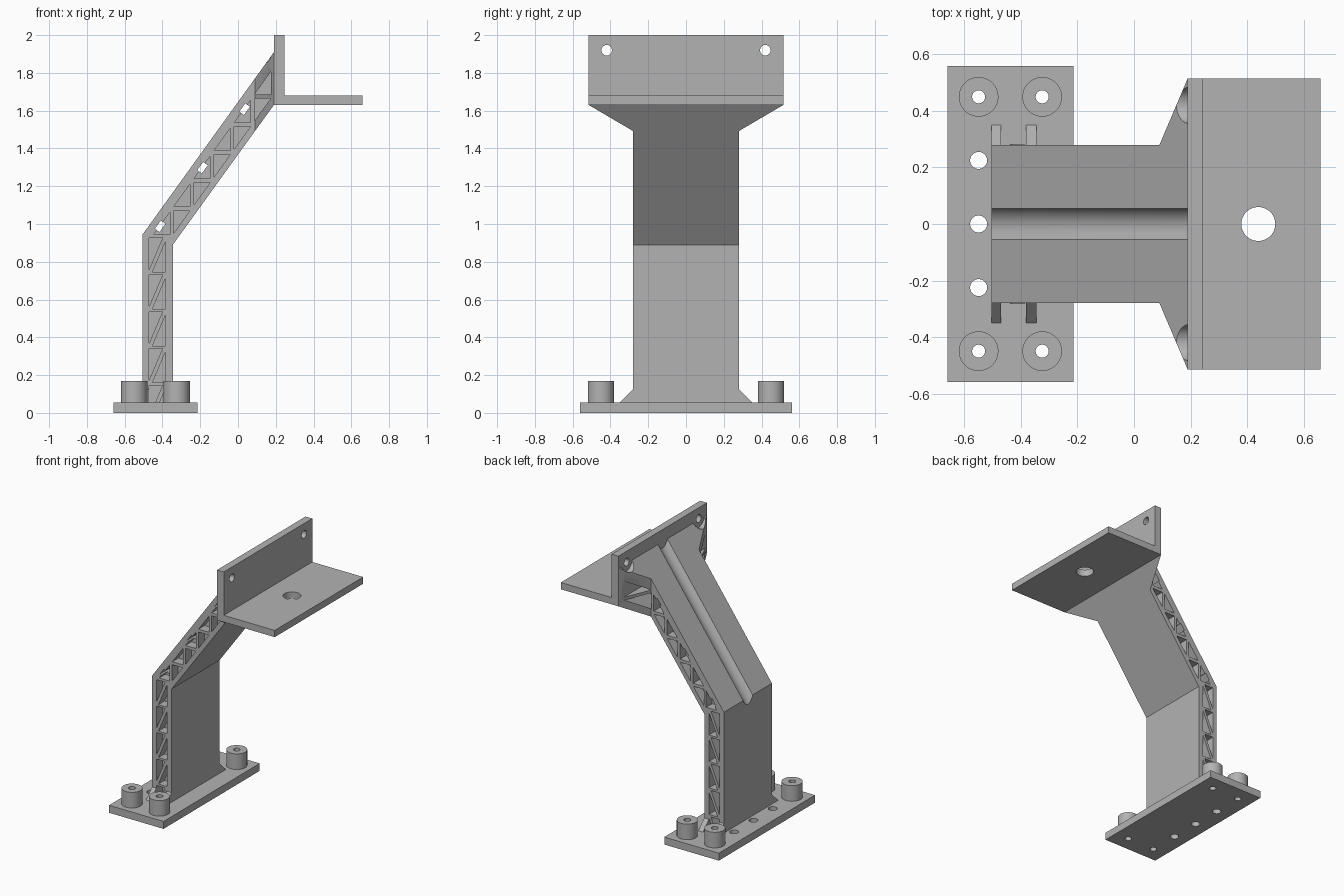
import bpy, bmesh, math
from mathutils import Vector, Matrix

if "Cube" in bpy.data.objects:
    bpy.data.objects.remove(bpy.data.objects["Cube"])

grey = bpy.data.materials.new("plain grey")
grey.use_nodes = True
COLOUR = (0.45, 0.45, 0.45, 1)
grey.diffuse_color = COLOUR
grey.node_tree.nodes["Principled BSDF"].inputs["Base Color"].default_value = COLOUR


def finish(name, bm):
    bmesh.ops.recalc_face_normals(bm, faces=bm.faces[:])
    mesh = bpy.data.meshes.new(name)
    bm.to_mesh(mesh)
    bm.free()
    mesh.materials.append(grey)
    obj = bpy.data.objects.new(name, mesh)
    bpy.context.collection.objects.link(obj)
    return obj


def prism(bm, profile, y0, y1):
    """Extrude an x-z profile along y."""
    face = bm.faces.new([bm.verts.new((x, y0, z)) for x, z in profile])
    out = bmesh.ops.extrude_face_region(bm, geom=[face])["geom"]
    for v in out:
        if isinstance(v, bmesh.types.BMVert):
            v.co.y = y1


def rod(bm, start, end, radius, sides=48):
    """Cylinder between two points."""
    a, b = Vector(start), Vector(end)
    turn = (b - a).to_track_quat('Z', 'Y').to_matrix().to_4x4()
    bmesh.ops.create_cone(bm, cap_ends=True, segments=sides, radius1=radius, radius2=radius,
                          depth=(b - a).length, matrix=Matrix.Translation((a + b) / 2) @ turn)


def combine(obj, bm, operation='DIFFERENCE'):
    """Apply a boolean and discard its helper."""
    helper = finish("helper", bm)
    helper.hide_render = True
    mod = obj.modifiers.new("boolean", 'BOOLEAN')
    mod.operation, mod.solver, mod.object = operation, 'EXACT', helper
    bpy.context.view_layer.objects.active = obj
    bpy.ops.object.modifier_apply(modifier=mod.name)
    bpy.data.objects.remove(helper)


def smooth(obj):
    bpy.ops.object.select_all(action='DESELECT')
    obj.select_set(True)
    bpy.context.view_layer.objects.active = obj
    bpy.ops.object.shade_smooth_by_angle(angle=math.radians(25))


# Base plate with four bosses and drilled holes
TOP = 0.055
bm = bmesh.new()
prism(bm, [(-0.66, 0), (-0.215, 0), (-0.215, TOP), (-0.66, TOP)], -0.56, 0.56)
base = finish("base_plate", bm)
corners = [(x, y) for x in (-0.55, -0.325) for y in (-0.45, 0.45)]
bosses, holes = bmesh.new(), bmesh.new()
for x, y in corners:
    rod(bosses, (x, y, 0.02), (x, y, 0.17), 0.07)
    rod(holes, (x, y, -0.1), (x, y, 0.3), 0.023)
for y in (-0.225, 0, 0.225):
    rod(holes, (-0.55, y, -0.1), (-0.55, y, 0.3), 0.03)
combine(base, bosses, 'UNION')
combine(base, holes)
smooth(base)

# Arm lofted through sections: outer point, inner point, half width
sections = [((-0.505, TOP), (-0.345, TOP), 0.35),
            ((-0.505, 0.125), (-0.345, 0.125), 0.28),
            ((-0.505, 0.945), (-0.345, 0.89), 0.28),
            ((0.09, 1.771), (0.09, 1.492), 0.28),
            ((0.19, 1.91), (0.19, 1.63), 0.515)]
bm = bmesh.new()
rings = [[bm.verts.new((p[0], s * w, p[1])) for p, s in ((o, -1), (o, 1), (i, 1), (i, -1))]
         for o, i, w in sections]
for a, b in zip(rings, rings[1:]):
    for k in range(4):
        n = (k + 1) % 4
        bm.faces.new((a[k], a[n], b[n], b[k]))
bm.faces.new(rings[0])
bm.faces.new(rings[-1])
arm = finish("arm", bm)

# Truss pockets: diagonal cells up the column, stepped cells along the slope
triangles = []
left, right, height = -0.47, -0.383, 0.18
for k in range(5):
    z = 0.925 - height - 0.195 * k
    triangles.append([(left, z + 0.015), (right - 0.017, z + height), (left, z + height)])
    triangles.append([(left + 0.017, z), (right, z), (right, z + height - 0.015)])
LEG_X, LEG_Z = 0.086, 0.119
for k in range(-1, 5):
    x, z = -0.254 + 0.107 * k, 1.092 + 0.1486 * k
    triangles.append([(x, z), (x, z + LEG_Z), (x - LEG_X, z)])
    if k >= 0:
        x, z = -0.341 + 0.107 * k, 1.07 + 0.1486 * k
        triangles.append([(x, z), (x + LEG_X, z), (x, z - LEG_Z)])
pockets = bmesh.new()
gaps = bmesh.new()
for side in (-1, 1):
    for tri in triangles:
        prism(pockets, tri, side * 0.21, side * 0.6)
    prism(gaps, [(left, 0.02), (right, 0.02), (right, 0.14), (left, 0.14)], side * 0.281, side * 0.6)
combine(arm, pockets)
combine(arm, gaps)

# Cable channel down the slope and the tie slots below it
along = Vector((0.695, 0, 0.965)).normalized()
normal = Vector((-along.z, 0, along.x))
low = Vector((-0.505, 0, 0.945)) + normal * 0.04
channel, slots = bmesh.new(), bmesh.new()
rod(channel, low - along * 0.2, low + along * 1.5, 0.068, 64)
for x, z in ((-0.412, 0.988), (-0.188, 1.298), (0.035, 1.608)):
    c = Vector((x, 0, z))
    corner = [c + along * a * 0.027 + normal * b * 0.015
              for a, b in ((-1, -1), (1, -1), (1, 1), (-1, 1))]
    prism(slots, [(p.x, p.z) for p in corner], -0.6, 0.6)
combine(arm, channel)
combine(arm, slots)

# Clearance for the screw heads behind the upright plate
clearance = bmesh.new()
for y in (-0.42, 0.42):
    rod(clearance, (0.0, y, 1.92), (0.25, y, 1.92), 0.065)
combine(arm, clearance)
smooth(arm)

# Angle bracket: upright plate and shelf
bm = bmesh.new()
prism(bm, [(0.19, 1.63), (0.66, 1.63), (0.66, 1.68), (0.245, 1.68), (0.245, 2), (0.19, 2)],
      -0.515, 0.515)
bracket = finish("angle_bracket", bm)
holes = bmesh.new()
rod(holes, (0.44, 0, 1.5), (0.44, 0, 1.8), 0.06)
for y in (-0.42, 0.42):
    rod(holes, (0.1, y, 1.92), (0.4, y, 1.92), 0.028)
combine(bracket, holes)
smooth(bracket)
